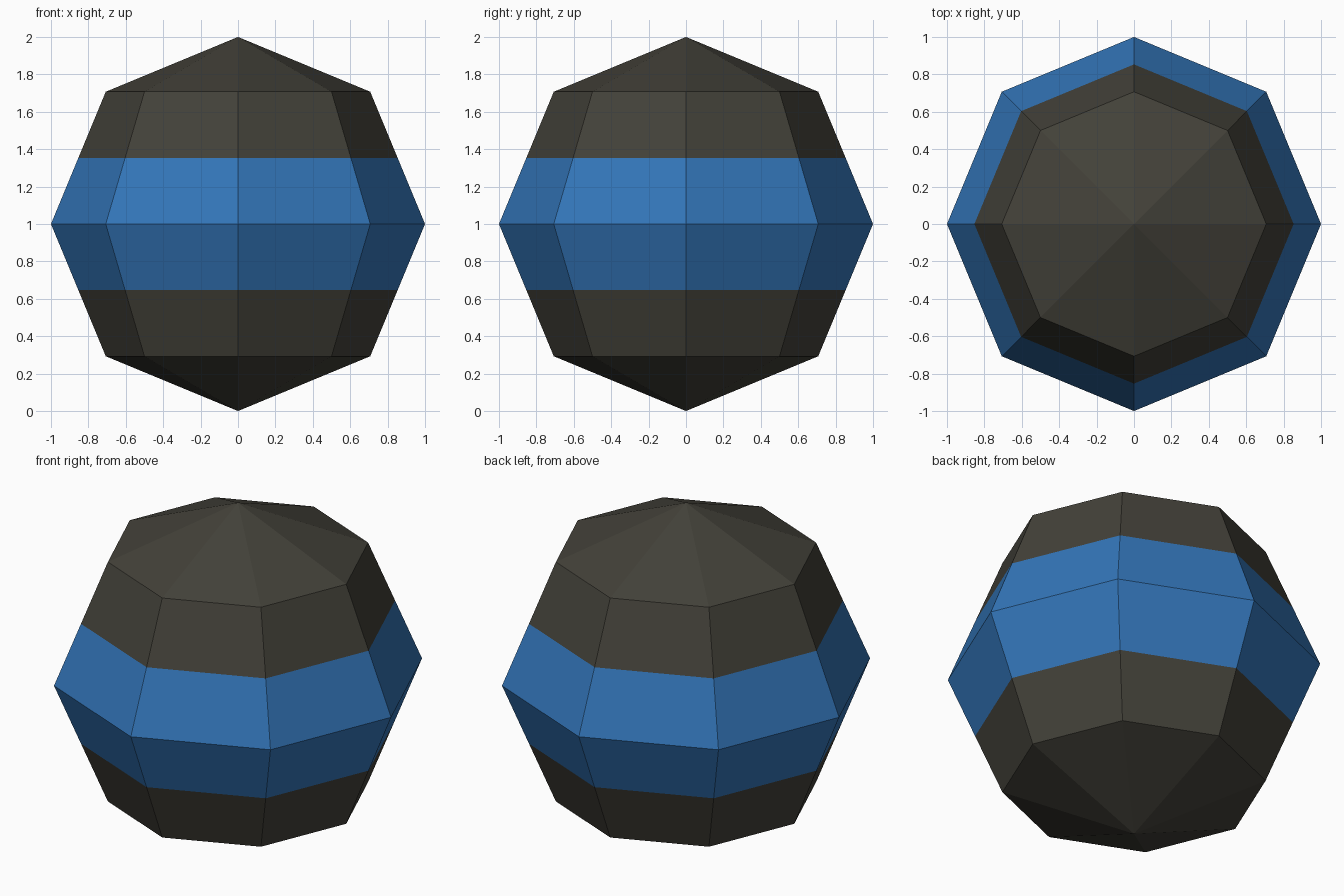
import bpy, bmesh
from mathutils import Matrix

if "Cube" in bpy.data.objects:
    bpy.data.objects.remove(bpy.data.objects["Cube"])


def material(name, rgb):
    m = bpy.data.materials.new(name)
    m.diffuse_color = (*rgb, 1)
    m.use_nodes = True
    m.node_tree.nodes["Principled BSDF"].inputs["Base Color"].default_value = m.diffuse_color
    return m


BAND = 0.354  # half height of the blue belt

# Low-poly ball: 8 sides, 4 rings, resting on the ground
bm = bmesh.new()
bmesh.ops.create_uvsphere(bm, u_segments=8, v_segments=4, radius=1,
                          matrix=Matrix.Translation((0, 0, 1)))

# Cut the belt edges into the faces
for z in (1 - BAND, 1 + BAND):
    bmesh.ops.bisect_plane(bm, geom=bm.verts[:] + bm.edges[:] + bm.faces[:],
                           plane_co=(0, 0, z), plane_no=(0, 0, 1))

# Colour by height: blue belt, charcoal caps
for f in bm.faces:
    f.smooth = False
    f.material_index = int(abs(f.calc_center_median().z - 1) < BAND)
bmesh.ops.recalc_face_normals(bm, faces=bm.faces)

mesh = bpy.data.meshes.new("banded_ball")
bm.to_mesh(mesh)
bm.free()
mesh.materials.append(material("charcoal", (0.056, 0.053, 0.041)))
mesh.materials.append(material("blue", (0.033, 0.178, 0.48)))
bpy.context.collection.objects.link(bpy.data.objects.new("banded_ball", mesh))
